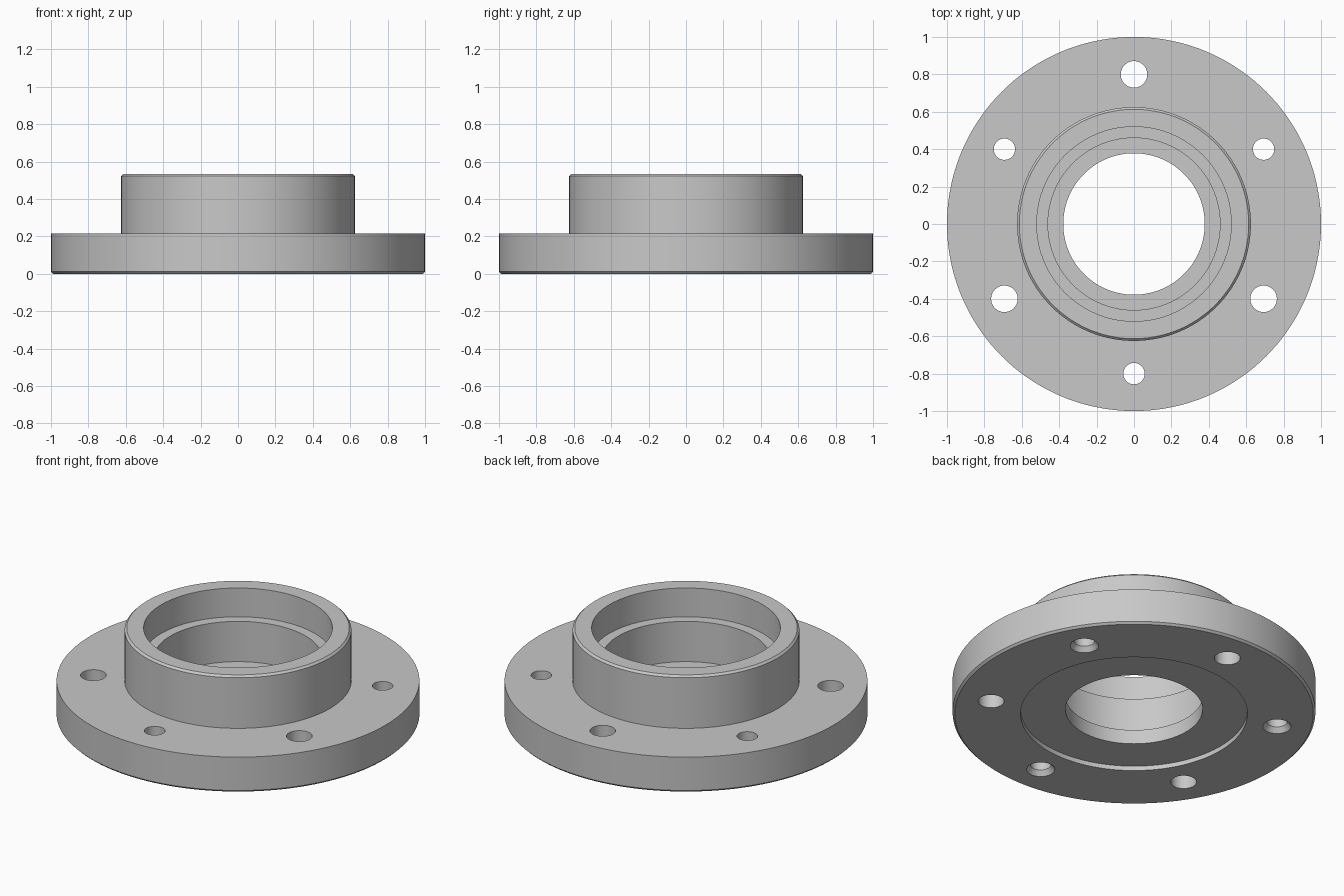
import bpy
import bmesh
from math import radians, cos, sin, tau

cube = bpy.data.objects.get("Cube")
if cube:
    bpy.data.objects.remove(cube, do_unlink=True)

steel = bpy.data.materials.new("plain grey steel")
steel.use_nodes = True
grey = (0.58, 0.58, 0.58, 1)
steel.diffuse_color = grey
steel.node_tree.nodes["Principled BSDF"].inputs["Base Color"].default_value = grey


def lathe(name, profile, steps, closed=False, location=(0, 0, 0)):
    """Turn an (r, z) profile around the vertical axis."""
    bm = bmesh.new()
    verts = [bm.verts.new((r, 0, z)) for r, z in profile]
    edges = [bm.edges.new(pair) for pair in zip(verts, verts[1:])]
    if closed:
        edges.append(bm.edges.new((verts[-1], verts[0])))
    bmesh.ops.spin(bm, geom=verts + edges, cent=(0, 0, 0), axis=(0, 0, 1),
                   angle=tau, steps=steps, use_merge=True)
    bmesh.ops.remove_doubles(bm, verts=bm.verts, dist=1e-5)
    bmesh.ops.recalc_face_normals(bm, faces=bm.faces)
    mesh = bpy.data.meshes.new(name)
    bm.to_mesh(mesh)
    bm.free()
    mesh.materials.append(steel)
    obj = bpy.data.objects.new(name, mesh)
    obj.location = location
    bpy.context.collection.objects.link(obj)
    return obj


# Flange, hub, stepped bore and shallow underside recess in one section
OUTER, HUB, SEAT, STEP, BORE = 1.0, 0.625, 0.52, 0.46, 0.378
FLANGE_TOP, HUB_TOP, SEAT_Z, STEP_Z = 0.215, 0.535, 0.36, 0.115
RECESS, CH = 0.028, 0.012
flange = lathe("flanged_hub", [
    (HUB, 0), (OUTER - CH, 0), (OUTER, CH), (OUTER, FLANGE_TOP),
    (HUB, FLANGE_TOP), (HUB, HUB_TOP - CH), (HUB - CH, HUB_TOP),
    (SEAT, HUB_TOP), (SEAT, SEAT_Z), (STEP, SEAT_Z),
    (STEP, STEP_Z), (BORE, STEP_Z), (BORE, RECESS), (HUB, RECESS),
], 144, closed=True)

# Six bolt holes: plain clearance holes alternate with countersunk ones
plain = [(0, -0.1), (0.071, -0.1), (0.071, 0.3), (0, 0.3)]
countersunk = [(0, -0.1), (0.078, -0.1), (0.078, 0), (0.057, 0.03),
               (0.057, 0.3), (0, 0.3)]
cutters = []
for i in range(6):
    a = radians(30 + 60 * i)
    cutter = lathe("hole_cutter", plain if i % 2 else countersunk, 40,
                   location=(0.8 * cos(a), 0.8 * sin(a), 0))
    cutter.hide_render = True
    cutters.append(cutter)
    cut = flange.modifiers.new("bolt_hole", 'BOOLEAN')
    cut.operation = 'DIFFERENCE'
    cut.solver = 'EXACT'
    cut.object = cutter

bpy.ops.object.select_all(action='DESELECT')
flange.select_set(True)
bpy.context.view_layer.objects.active = flange
for name in [m.name for m in flange.modifiers]:
    bpy.ops.object.modifier_apply(modifier=name)
for cutter in cutters:
    bpy.data.objects.remove(cutter, do_unlink=True)

# Round walls smooth, machined edges crisp
bpy.ops.object.shade_smooth_by_angle(angle=radians(25))
